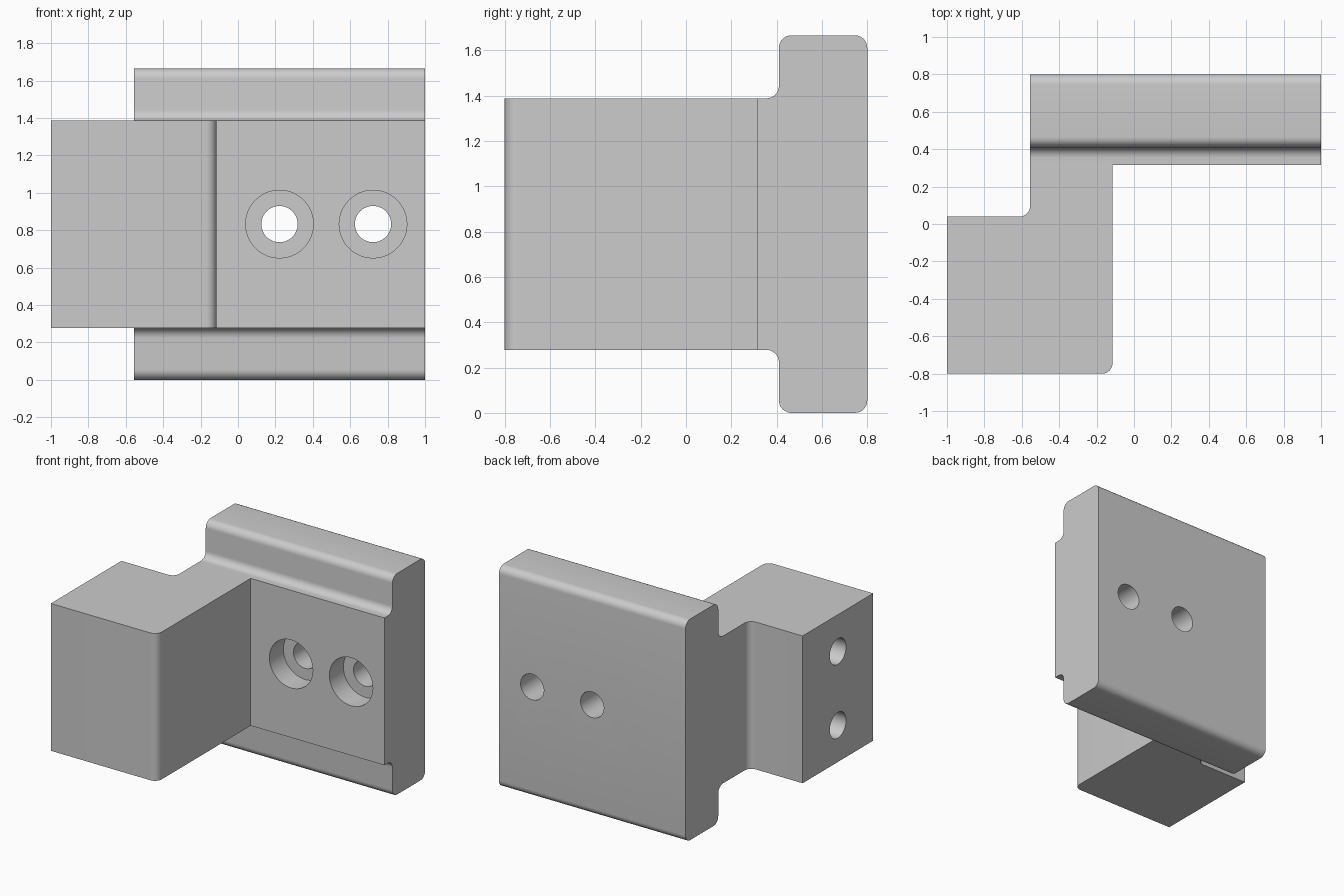
import bpy, bmesh
from math import pi, radians
from mathutils import Vector, Matrix

old = bpy.data.objects.get("Cube")
if old:
    bpy.data.objects.remove(old, do_unlink=True)

grey = bpy.data.materials.new("plain_grey")
grey.use_nodes = True
colour = (0.6, 0.6, 0.6, 1)
grey.diffuse_color = colour
grey.node_tree.nodes["Principled BSDF"].inputs["Base Color"].default_value = colour

R = 0.055          # corner and fillet radius
MID = 0.833        # centre height
HALF = 0.555       # half height of the arm


def rounded(points, steps=8):
    """Replace each (a, b, radius) right-angle corner by an arc."""
    out = []
    for i, (a, b, r) in enumerate(points):
        p = Vector((a, b))
        if not r:
            out.append(p)
            continue
        u = (Vector(points[i - 1][:2]) - p).normalized() * r
        v = (Vector(points[(i + 1) % len(points)][:2]) - p).normalized() * r
        centre = p + u + v
        for k in range(steps + 1):
            turn = Vector((1, 0))
            turn.rotate(Matrix.Rotation(pi / 2 * k / steps, 2))
            out.append(centre - v * turn.x - u * turn.y)
    return out


def extrude(name, coords, offset):
    bm = bmesh.new()
    face = bm.faces.new([bm.verts.new(c) for c in coords])
    ext = bmesh.ops.extrude_face_region(bm, geom=[face])["geom"]
    bmesh.ops.translate(bm, vec=offset,
                        verts=[g for g in ext if isinstance(g, bmesh.types.BMVert)])
    bmesh.ops.recalc_face_normals(bm, faces=bm.faces)
    mesh = bpy.data.meshes.new(name)
    bm.to_mesh(mesh)
    bm.free()
    mesh.materials.append(grey)
    obj = bpy.data.objects.new(name, mesh)
    bpy.context.collection.objects.link(obj)
    return obj


def boolean(target, tool, operation):
    mod = target.modifiers.new(operation.title(), "BOOLEAN")
    mod.operation, mod.solver, mod.object = operation, "EXACT", tool
    bpy.context.view_layer.objects.active = target
    bpy.ops.object.modifier_apply(modifier=mod.name)
    bpy.data.objects.remove(tool, do_unlink=True)


def drill(target, start, end, radius):
    start, end = Vector(start), Vector(end)
    axis = end - start
    bm = bmesh.new()
    turn = axis.to_track_quat("Z", "Y").to_matrix().to_4x4()
    bmesh.ops.create_cone(bm, cap_ends=True, segments=48, radius1=radius,
                          radius2=radius, depth=axis.length,
                          matrix=Matrix.Translation((start + end) / 2) @ turn)
    mesh = bpy.data.meshes.new("drill")
    bm.to_mesh(mesh)
    bm.free()
    mesh.materials.append(grey)
    tool = bpy.data.objects.new("drill", mesh)
    bpy.context.collection.objects.link(tool)
    tool.hide_render = True
    boolean(target, tool, "DIFFERENCE")


# Flange with raised front pad, profile in y and z
half = [(0.315, HALF, 0), (0.41, HALF, R), (0.41, MID, R), (0.8, MID, R)]
profile = half + [(y, -z, r) for y, z, r in reversed(half)]
bracket = extrude("bracket",
                  [(-0.556, p.x, MID + p.y) for p in rounded(profile)], (1.556, 0, 0))

# Stepped arm, profile in x and y
plan = [(-1, -0.8, 0), (-0.115, -0.8, R), (-0.115, 0.315, 0),
        (-0.556, 0.315, 0), (-0.556, 0.04, R), (-1, 0.04, 0)]
arm = extrude("arm", [(p.x, p.y, MID - HALF) for p in rounded(plan)], (0, 0, 2 * HALF))
boolean(bracket, arm, "UNION")

# Counterbored through holes in the flange
for x in (0.222, 0.722):
    drill(bracket, (x, 0.2, MID), (x, 0.482, MID), 0.181)
    drill(bracket, (x, 0.4, MID), (x, 0.9, MID), 0.097)

# Blind holes in the side of the arm
for side in (-1, 1):
    z = MID + side * 0.278
    drill(bracket, (-1.1, -0.38, z), (-0.45, -0.38, z), 0.097)

# Smooth the rounded corners and bores
bpy.ops.object.select_all(action="DESELECT")
bracket.select_set(True)
bpy.context.view_layer.objects.active = bracket
bpy.ops.object.shade_smooth_by_angle(angle=radians(30))
